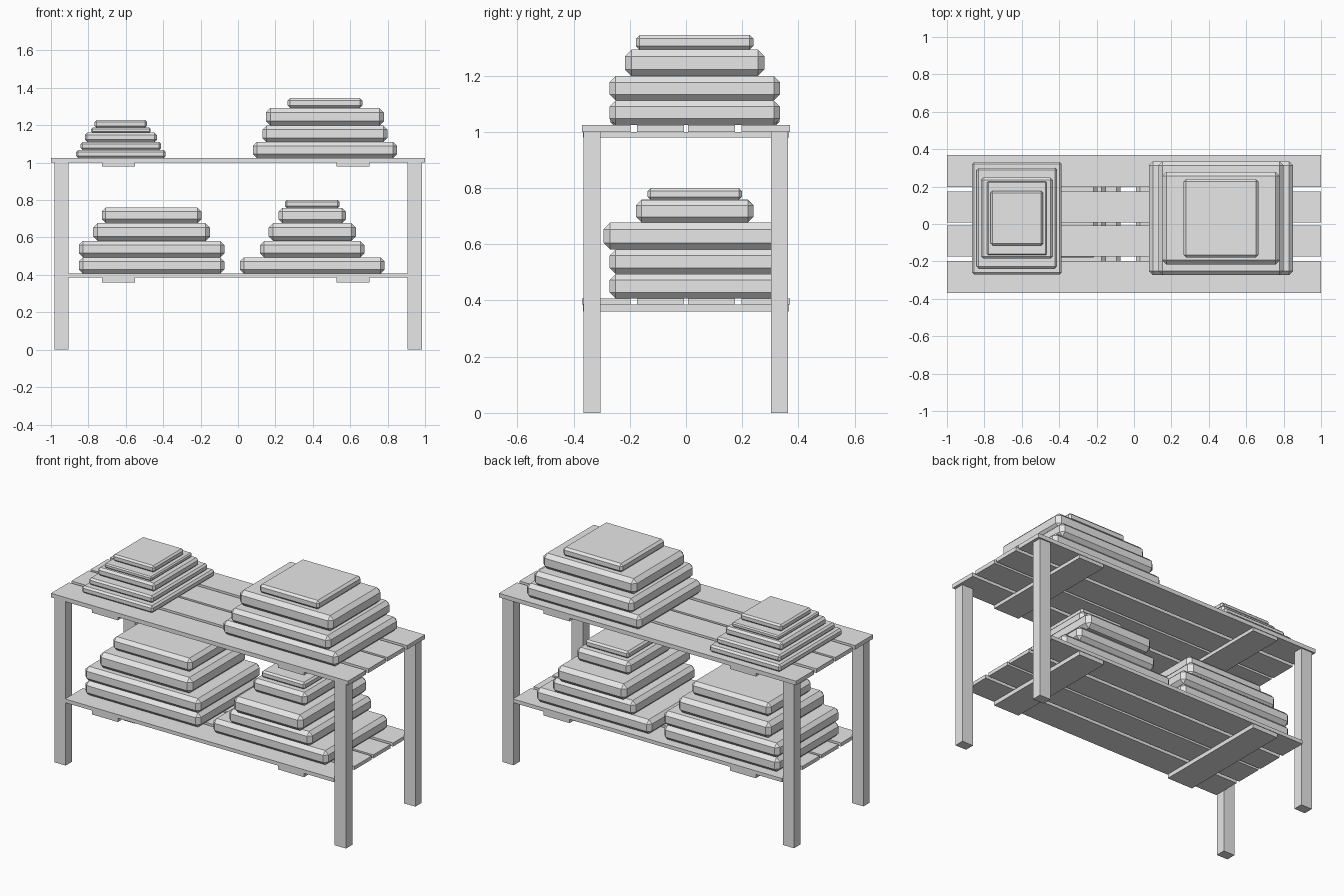
import bpy
import bmesh
from mathutils import Vector

cube = bpy.data.objects.get("Cube")
if cube:
    bpy.data.objects.remove(cube, do_unlink=True)

grey = bpy.data.materials.new("plain_grey")
grey.use_nodes = True
grey.diffuse_color = (0.8, 0.8, 0.8, 1)
grey.node_tree.nodes["Principled BSDF"].inputs["Base Color"].default_value = (0.8, 0.8, 0.8, 1)


def box(name, xs, ys, zs, chamfer=0.0):
    """Box between two limits on each axis, with optional chamfered edges."""
    bm = bmesh.new()
    bmesh.ops.create_cube(bm, size=1)
    low = Vector((xs[0], ys[0], zs[0]))
    size = Vector((xs[1], ys[1], zs[1])) - low
    for v in bm.verts:
        v.co = Vector([low[i] + (v.co[i] + 0.5) * size[i] for i in range(3)])
    if chamfer:
        bmesh.ops.bevel(bm, geom=bm.edges[:], offset=chamfer, segments=1,
                        affect='EDGES', profile=0.5)
    mesh = bpy.data.meshes.new(name)
    bm.to_mesh(mesh)
    bm.free()
    mesh.materials.append(grey)
    obj = bpy.data.objects.new(name, mesh)
    bpy.context.collection.objects.link(obj)
    return obj


def shelf(name, half_x, bottom, top, cleat_bottom):
    """Four planks with gaps, held by two cross cleats underneath."""
    for ys in ((-0.37, -0.197), (-0.174, -0.008), (0.008, 0.174), (0.197, 0.37)):
        box(name + "_plank", (-half_x, half_x), ys, (bottom, top))
    for xs in ((-0.727, -0.552), (0.527, 0.702)):
        box(name + "_cleat", xs, (-0.367, 0.367), (cleat_bottom, bottom))


def stack(name, z, centre_x, slabs):
    """Chamfered slabs piled up; each is (width, depth, height)."""
    centre_y = 0.031
    for w, d, h in slabs:
        box(name + "_slab", (centre_x - w / 2, centre_x + w / 2),
            (centre_y - d / 2, centre_y + d / 2), (z, z + h), h * 0.25)
        z += h


# table frame
for x in (-0.943, 0.945):
    for y in (-0.335, 0.332):
        box("leg", (x - 0.038, x + 0.038), (y - 0.03, y + 0.03), (0, 1.0))
shelf("top_shelf", 1.0, 1.0, 1.025, 0.979)
shelf("lower_shelf", 0.906, 0.385, 0.407, 0.36)

# piles on the top shelf
stack("small_pile", 1.025, -0.626, [
    (0.478, 0.602, 0.043), (0.43, 0.536, 0.042), (0.385, 0.433, 0.05),
    (0.318, 0.395, 0.027), (0.28, 0.292, 0.04)])
stack("large_pile", 1.025, 0.465, [
    (0.772, 0.606, 0.086), (0.67, 0.606, 0.087),
    (0.63, 0.496, 0.094), (0.4, 0.418, 0.053)])

# piles on the lower shelf
stack("wide_pile", 0.407, -0.462, [
    (0.778, 0.606, 0.087), (0.778, 0.606, 0.087),
    (0.625, 0.55, 0.096), (0.532, 0.418, 0.082)])
stack("tall_pile", 0.407, 0.397, [
    (0.775, 0.606, 0.087), (0.558, 0.606, 0.087), (0.467, 0.65, 0.096),
    (0.361, 0.418, 0.081), (0.292, 0.335, 0.042)])
